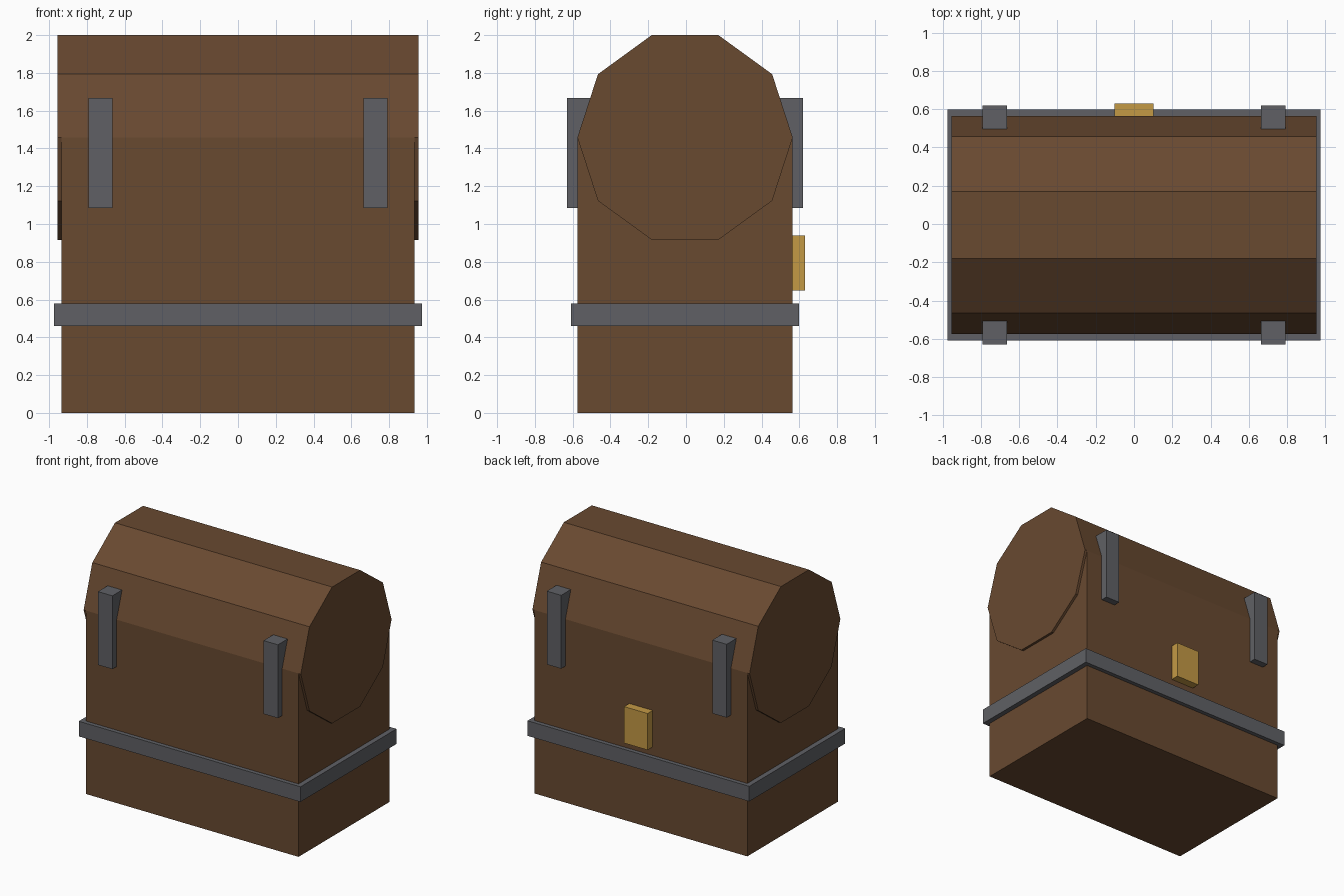
import bpy
from math import pi

if "Cube" in bpy.data.objects:
    bpy.data.objects.remove(bpy.data.objects["Cube"])

CY = -0.005  # the latch sticks out at the back, so the chest sits slightly forward


def material(name, rgb):
    m = bpy.data.materials.new(name)
    m.diffuse_color = (*rgb, 1)
    m.use_nodes = True
    m.node_tree.nodes["Principled BSDF"].inputs["Base Color"].default_value = m.diffuse_color
    return m


wood = material("wood", (0.14, 0.067, 0.03))
iron = material("iron", (0.115, 0.118, 0.13))
brass = material("brass", (0.55, 0.32, 0.06))


def finish(name, mat):
    ob = bpy.context.object
    ob.name = name
    ob.data.materials.append(mat)
    bpy.ops.object.transform_apply(location=False, rotation=True, scale=True)
    return ob


def box(name, lo, hi, mat):
    centre = [(a + b) / 2 for a, b in zip(lo, hi)]
    bpy.ops.mesh.primitive_cube_add(size=1, location=centre)
    bpy.context.object.scale = [b - a for a, b in zip(lo, hi)]
    return finish(name, mat)


# Chest body, up to the lid's axis
box("body", (-0.935, CY - 0.57, 0), (0.935, CY + 0.57, 1.458), wood)

# Barrel lid: ten-sided cylinder lying along x, flat side up
bpy.ops.mesh.primitive_cylinder_add(vertices=10, radius=0.57, depth=1.91,
                                    location=(0, CY, 1.458), rotation=(0, pi / 2, 0))
finish("barrel_lid", wood)

# Iron band around the body
box("iron_band", (-0.975, CY - 0.603, 0.46), (0.975, CY + 0.603, 0.58), iron)

# Four upright straps on front and back
for sx, side in ((-1, "left"), (1, "right")):
    for sy, face in ((-1, "front"), (1, "back")):
        x, y = sx * 0.728, CY + sy * 0.562
        box(f"strap_{face}_{side}", (x - 0.063, y - 0.062, 1.085),
            (x + 0.063, y + 0.062, 1.668), iron)

# Brass latch on the back
box("latch", (-0.103, CY + 0.53, 0.648), (0.103, 0.63, 0.938), brass)
